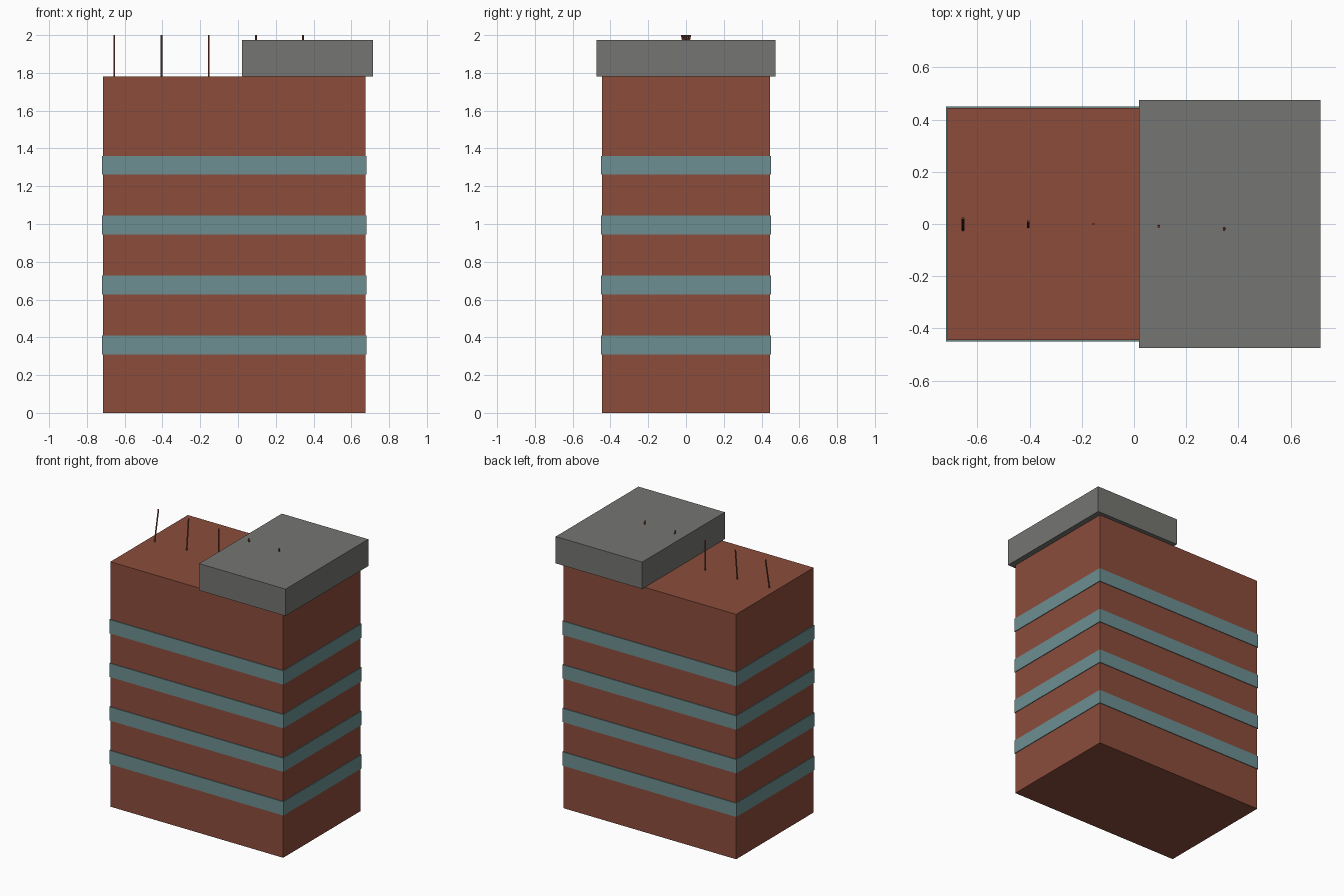
import bpy
from math import tan
from mathutils import Vector

# Remove the default object
cube = bpy.data.objects.get("Cube")
if cube:
    bpy.data.objects.remove(cube, do_unlink=True)


def material(name, rgb):
    mat = bpy.data.materials.new(name)
    mat.use_nodes = True
    mat.diffuse_color = (*rgb, 1)
    mat.node_tree.nodes["Principled BSDF"].inputs["Base Color"].default_value = (*rgb, 1)
    return mat


def box(name, low, high, mat):
    low, high = Vector(low), Vector(high)
    bpy.ops.mesh.primitive_cube_add(size=1, location=(low + high) / 2)
    obj = bpy.context.object
    obj.name = name
    obj.scale = high - low
    bpy.ops.object.transform_apply(location=False, rotation=False, scale=True)
    obj.data.materials.append(mat)
    return obj


def rod(name, start, end, radius, mat):
    start, end = Vector(start), Vector(end)
    axis = end - start
    bpy.ops.mesh.primitive_cylinder_add(vertices=8, radius=radius, depth=axis.length,
                                        location=(start + end) / 2)
    obj = bpy.context.object
    obj.name = name
    obj.rotation_euler = axis.to_track_quat("Z", "Y").to_euler()
    obj.data.materials.append(mat)
    return obj


brick = material("brick red", (0.26, 0.073, 0.044))
glass = material("window teal", (0.15, 0.275, 0.285))
concrete = material("concrete grey", (0.178, 0.181, 0.168))

# Main block
roof = 1.78
box("tower_block", (-0.715, -0.445, 0), (0.675, 0.445, roof), brick)

# Window bands wrapping every side
for i in range(4):
    z = 0.31 + i * 0.317
    box(f"window_band_{i + 1}", (-0.72, -0.45, z), (0.68, 0.45, z + 0.1), glass)

# Overhanging rooftop plant room
box("rooftop_room", (0.02, -0.475, roof), (0.715, 0.475, 1.975), concrete)

# Row of antennas, each tilted a little further than the last
for i in range(5):
    x = -0.655 + i * 0.25
    lean = tan(0.1 * (2 - i)) * 0.11
    rod(f"antenna_{i + 1}", (x, -lean, roof), (x, lean, 2.0), 0.005, brick)
